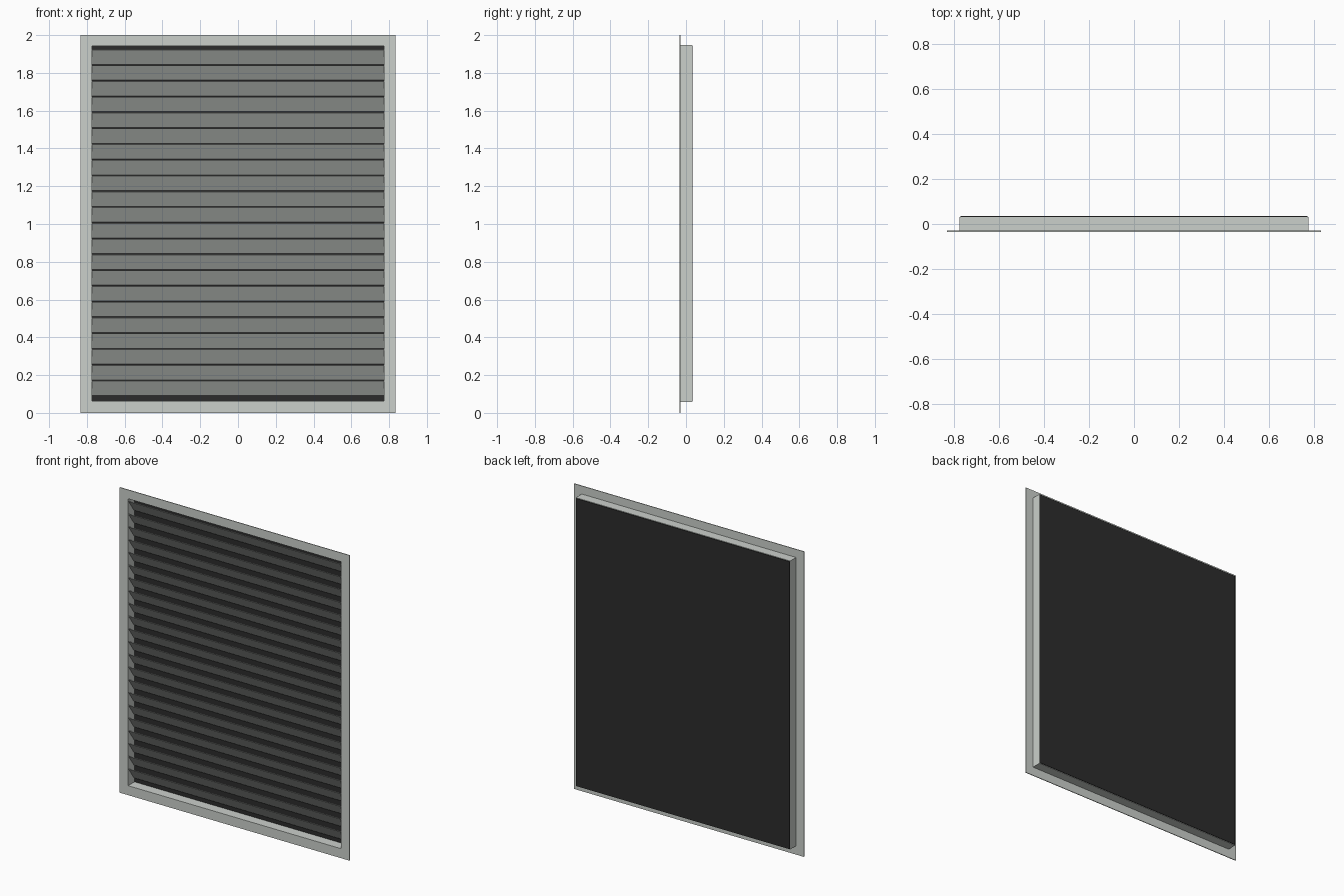
import bpy
import math
from mathutils import Vector

default = bpy.data.objects.get("Cube")
if default:
    bpy.data.objects.remove(default, do_unlink=True)


def material(name, rgb):
    mat = bpy.data.materials.new(name)
    mat.use_nodes = True
    colour = (*rgb, 1.0)
    mat.diffuse_color = colour
    mat.node_tree.nodes["Principled BSDF"].inputs["Base Color"].default_value = colour
    return mat


METAL = material("light grey metal", (0.60, 0.63, 0.60))
DARK = material("dark backing", (0.025, 0.025, 0.025))


def mesh_object(name, verts, faces, mat):
    mesh = bpy.data.meshes.new(name)
    mesh.from_pydata(verts, [], faces)
    mesh.materials.append(mat)
    obj = bpy.data.objects.new(name, mesh)
    bpy.context.collection.objects.link(obj)
    return obj


def ring(name, outer, inner, y0, y1, mat):
    """Rectangular ring around the y axis; outer and inner are (half width, z low, z high)."""
    verts = []
    for y in (y0, y1):
        for w, lo, hi in (outer, inner):
            verts += [(-w, y, lo), (w, y, lo), (w, y, hi), (-w, y, hi)]
    faces = []
    for i in range(4):
        j = (i + 1) % 4
        faces += [(i, j, j + 4, i + 4),
                  (i + 8, i + 12, j + 12, j + 8),
                  (i, i + 8, j + 8, j),
                  (i + 4, j + 4, j + 12, i + 12)]
    return mesh_object(name, verts, faces, mat)


def extrude_x(name, profile, half, mat):
    """Closed (y, z) profile drawn out along x."""
    n = len(profile)
    verts = [(x, y, z) for x in (-half, half) for y, z in profile]
    faces = [tuple(range(n))[::-1], tuple(range(n, 2 * n))]
    faces += [(i, (i + 1) % n, (i + 1) % n + n, i + n) for i in range(n)]
    return mesh_object(name, verts, faces, mat)


# Flange and the sleeve behind it
OPENING = (0.772, 0.062, 1.942)
ring("front_flange", (0.833, 0.0, 2.0), OPENING, -0.035, -0.030, METAL)
ring("sleeve", (0.777, 0.057, 1.947), OPENING, -0.030, 0.031, METAL)

# Backing sheet
extrude_x("backing_sheet", [(0.031, 0.06), (0.035, 0.06), (0.035, 1.944), (0.031, 1.944)],
          0.774, DARK)

# Sloping slats, front edge high and back edge low
PITCH, COUNT, TOP = 0.0835, 22, 1.922
front, back = Vector((-0.030, 0.0)), Vector((0.024, -0.077))
along = (back - front).normalized()
thick = Vector((-along.y, along.x)) * 0.003
section = [front, back, back + thick, front + thick]
for k in range(COUNT):
    z = TOP - k * PITCH
    extrude_x(f"slat_{k + 1}", [(p.x, p.y + z) for p in section], 0.772, METAL)

# Make every face point outward
import bmesh
for obj in bpy.context.collection.objects:
    if obj.type == "MESH":
        bm = bmesh.new()
        bm.from_mesh(obj.data)
        bmesh.ops.recalc_face_normals(bm, faces=bm.faces)
        bm.to_mesh(obj.data)
        bm.free()
